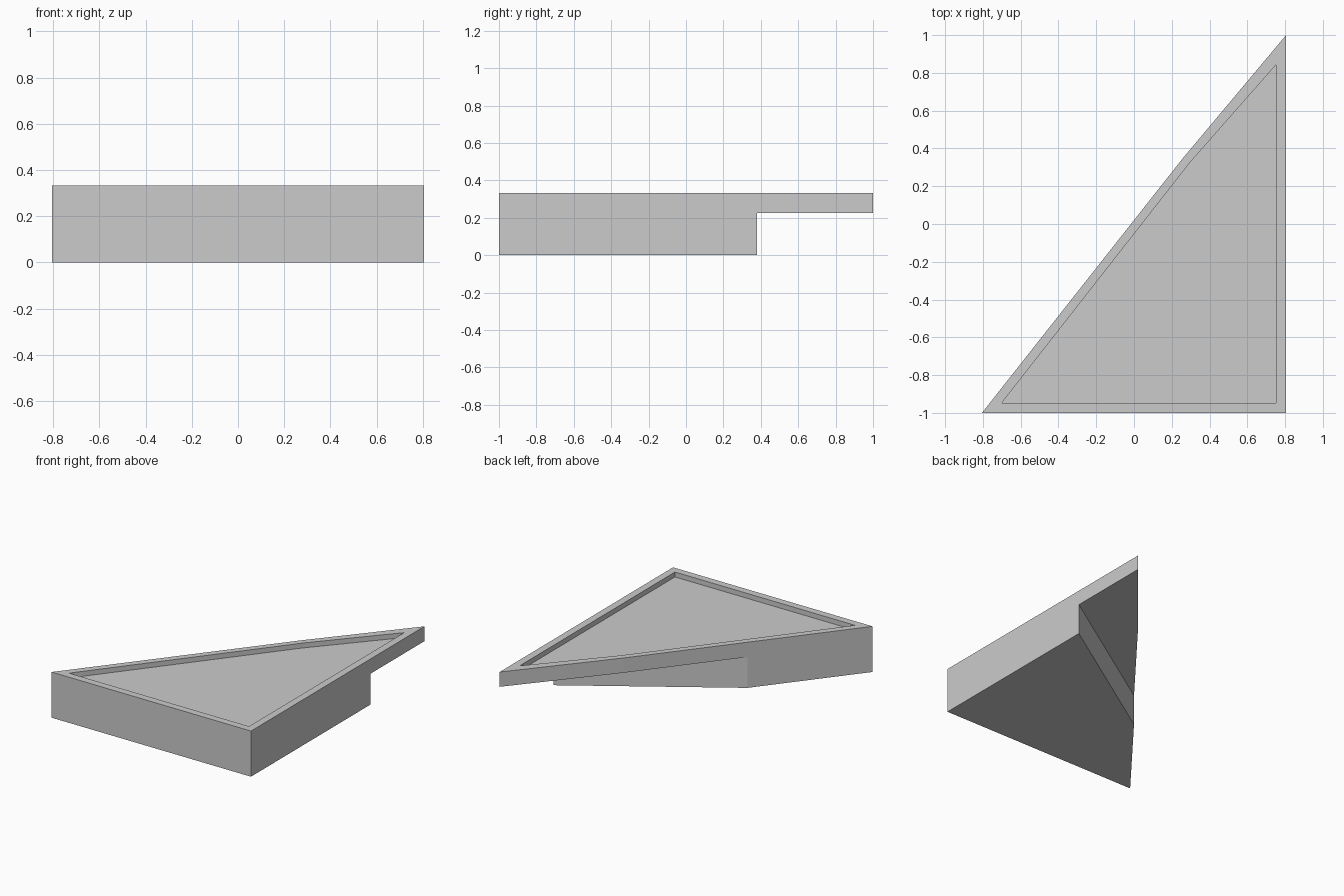
import bpy, bmesh

if "Cube" in bpy.data.objects:
    bpy.data.objects.remove(bpy.data.objects["Cube"])


def prism(name, outline, z0, z1):
    """Extrude a counter-clockwise outline from z0 up to z1."""
    bm = bmesh.new()
    base = bm.faces.new([bm.verts.new((x, y, z0)) for x, y in outline])
    top = bmesh.ops.extrude_face_region(bm, geom=[base], use_keep_orig=True)
    verts = [v for v in top["geom"] if isinstance(v, bmesh.types.BMVert)]
    bmesh.ops.translate(bm, verts=verts, vec=(0, 0, z1 - z0))
    bmesh.ops.recalc_face_normals(bm, faces=bm.faces)
    mesh = bpy.data.meshes.new(name)
    bm.to_mesh(mesh)
    bm.free()
    obj = bpy.data.objects.new(name, mesh)
    bpy.context.collection.objects.link(obj)
    return obj


def cut(body, cutter):
    """Subtract the cutter, then remove it."""
    mod = body.modifiers.new("cut", "BOOLEAN")
    mod.operation, mod.solver, mod.object = "DIFFERENCE", "EXACT", cutter
    cutter.hide_render = True
    bpy.context.view_layer.objects.active = body
    bpy.ops.object.modifier_apply(modifier=mod.name)
    bpy.data.objects.remove(cutter)


HEIGHT, STEP, FLOOR = 0.333, 0.225, 0.297

# Triangular body with a slightly bent long side
body = prism("triangular_tray",
             [(-0.805, -1), (0.805, -1), (0.805, 1), (0.26, 0.35)], 0, HEIGHT)

# Shallow recess in the top, leaving a narrow rim
cut(body, prism("recess_cutter",
                [(-0.70, -0.947), (0.752, -0.947), (0.752, 0.843), (0.296, 0.325)],
                FLOOR, HEIGHT + 0.1))

# Diagonal undercut below the far tip
slope = (0.38 + 0.325) / (0.805 + 0.275)
edge = lambda x: 0.38 + slope * (x - 0.805)
cut(body, prism("undercut_cutter",
                [(-1.2, edge(-1.2)), (1.2, edge(1.2)), (1.2, 1.5), (-1.2, 1.5)],
                -0.1, STEP))
